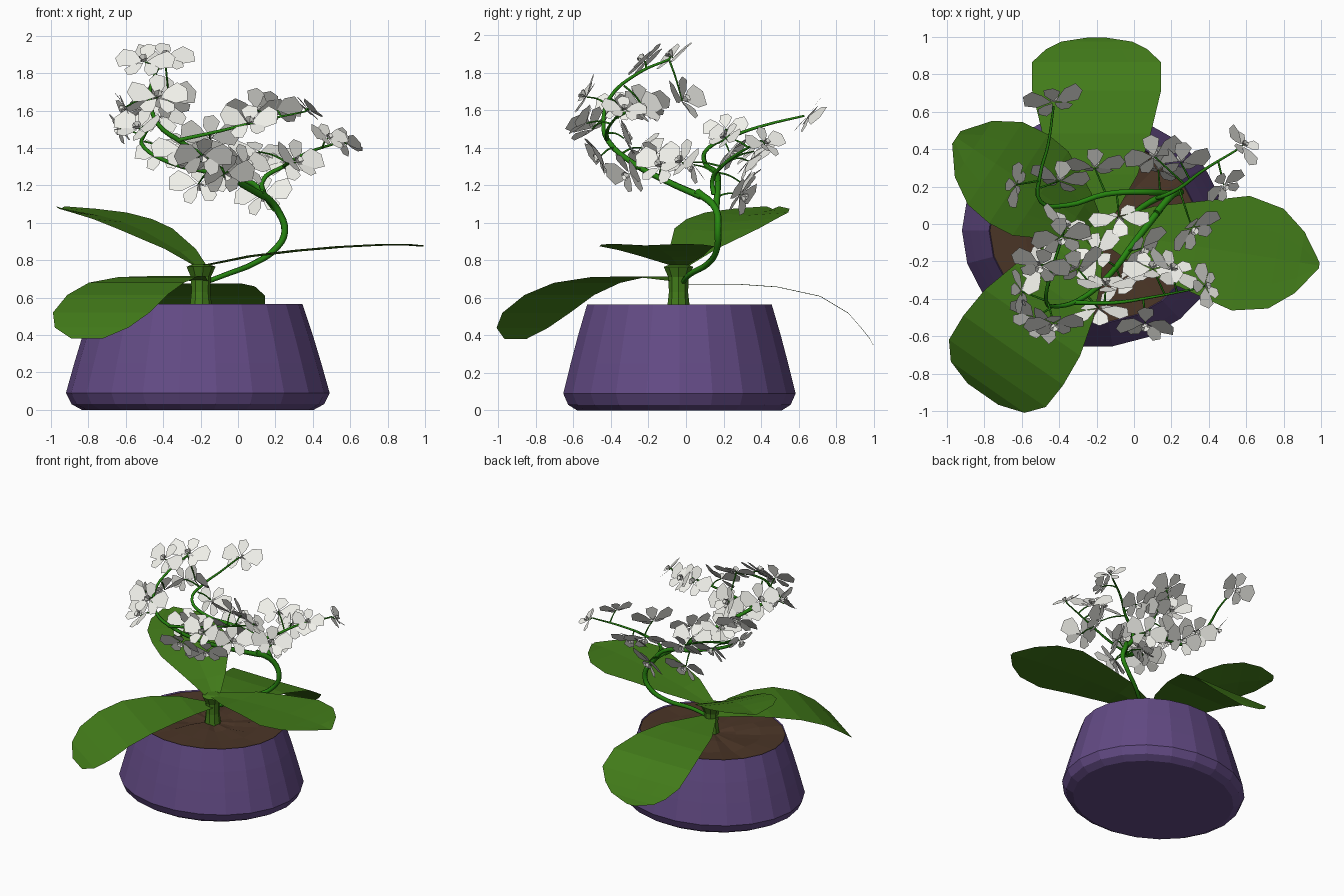
import bpy, bmesh, random
from math import sin, cos, pi, radians
from mathutils import Vector, Matrix

if "Cube" in bpy.data.objects:
    bpy.data.objects.remove(bpy.data.objects["Cube"])

random.seed(4)

def mat(name, c):
    m = bpy.data.materials.new(name)
    m.diffuse_color = (*c, 1)
    m.use_nodes = True
    m.node_tree.nodes["Principled BSDF"].inputs["Base Color"].default_value = m.diffuse_color
    return m

PURPLE = mat("glaze", (0.125, 0.07, 0.235))
BROWN = mat("soil", (0.07, 0.036, 0.02))
LEAF = mat("leaf", (0.055, 0.2, 0.01))
STEM = mat("stem", (0.02, 0.24, 0.005))
WHITE = mat("petal", (0.87, 0.87, 0.82))

def finish(name, bm, m):
    me = bpy.data.meshes.new(name)
    bm.to_mesh(me)
    bm.free()
    me.materials.append(m)
    ob = bpy.data.objects.new(name, me)
    bpy.context.collection.objects.link(ob)
    return ob

def lathe(bm, cx, cy, rings, n, ky=1.0, bottom=True, top=True):
    loops = []
    for r, z in rings:
        loops.append([bm.verts.new((cx + r * cos(2 * pi * i / n), cy + ky * r * sin(2 * pi * i / n), z)) for i in range(n)])
    for a, b in zip(loops, loops[1:]):
        for i in range(n):
            j = (i + 1) % n
            bm.faces.new((a[i], a[j], b[j], b[i]))
    if bottom:
        bm.faces.new(loops[0][::-1])
    if top:
        bm.faces.new(loops[-1])

# oval pot, open at the top
bm = bmesh.new()
lathe(bm, -0.215, -0.035, [(0.62, 0), (0.675, 0.03), (0.705, 0.09), (0.66, 0.25), (0.615, 0.4), (0.56, 0.565), (0.55, 0.545)],
      22, 0.887, top=False)
finish("pot", bm, PURPLE)

# lumpy soil
bm = bmesh.new()
ring_prev = None
centre = bm.verts.new((-0.215, -0.035, 0.55))
for r in (0.18, 0.37, 0.556):
    ring = [bm.verts.new((-0.215 + r * cos(2 * pi * i / 22), -0.035 + 0.887 * r * sin(2 * pi * i / 22),
                          0.555 if r > 0.5 else 0.548 + random.uniform(-0.015, 0.015))) for i in range(22)]
    for i in range(22):
        j = (i + 1) % 22
        if ring_prev:
            bm.faces.new((ring_prev[i], ring[i], ring[j], ring_prev[j]))
        else:
            bm.faces.new((centre, ring[i], ring[j]))
    ring_prev = ring
finish("soil", bm, BROWN)

# short trunk flaring into the leaves
bm = bmesh.new()
lathe(bm, -0.2, -0.04, [(0.062, 0.54), (0.052, 0.63), (0.055, 0.71), (0.08, 0.765), (0.04, 0.78)], 9)
finish("trunk", bm, LEAF)

# leaves: rows of (distance along, half width, height)
def leaf(name, d, rows, dip=0.015):
    d = Vector((*d, 0)).normalized()
    n = Vector((-d.y, d.x, 0))
    base = Vector((-0.2, -0.035, 0))
    bm = bmesh.new()
    prev = None
    for s, w, z in rows:
        row = [bm.verts.new(base + d * s + n * w * k + Vector((0, 0, z - dip * (1 - abs(k))))) for k in (-1, -.5, 0, .5, 1)]
        if prev:
            for i in range(4):
                bm.faces.new((prev[i], row[i], row[i + 1], prev[i + 1]))
        prev = row
    finish(name, bm, LEAF)

leaf("leaf_right", (0.988, -0.155), [(0.02, .05, .775), (.28, .175, .825), (.54, .245, .855), (.78, .31, .875),
                                     (.97, .27, .885), (1.1, .165, .887), (1.205, .015, .88)], 0.008)
leaf("leaf_back", (0, 1), [(.02, .06, .675), (.3, .22, .675), (.52, .29, .66), (.75, .345, .61), (.9, .345, .52),
                           (.97, .27, .44), (1.01, .19, .39), (1.033, .04, .35)], 0.003)
leaf("leaf_left", (-0.83, 0.55), [(.0, .06, .77), (.13, .15, .86), (.36, .27, .97), (.5, .285, 1.02), (.65, .265, 1.055),
                                  (.79, .18, 1.075), (.9, .04, 1.088)], 0.015)
leaf("leaf_front", (-0.57, -0.82), [(.02, .06, .69), (.2, .17, .715), (.4, .255, .71), (.6, .31, .68), (.78, .325, .615),
                                    (.93, .315, .52), (1.02, .24, .44), (1.065, .1, .38)], 0.0)

# flower stems
def tube(name, pts, r0, r1):
    cu = bpy.data.curves.new(name, 'CURVE')
    cu.dimensions = '3D'
    cu.bevel_depth = 1
    cu.bevel_resolution = 1
    cu.resolution_u = 4
    cu.use_fill_caps = True
    sp = cu.splines.new('BEZIER')
    sp.bezier_points.add(len(pts) - 1)
    for i, (b, p) in enumerate(zip(sp.bezier_points, pts)):
        b.co = p
        b.handle_left_type = b.handle_right_type = 'AUTO'
        b.radius = r0 + (r1 - r0) * i / (len(pts) - 1)
    cu.materials.append(STEM)
    ob = bpy.data.objects.new(name, cu)
    bpy.context.collection.objects.link(ob)
    bpy.ops.object.select_all(action='DESELECT')
    ob.select_set(True)
    bpy.context.view_layer.objects.active = ob
    bpy.ops.object.convert(target='MESH')

BRANCHES = {
    "main_stem": ([(-.18, -.02, .68), (-.06, .02, .725), (.09, .12, .785), (.2, .165, .86), (.25, .17, .95),
                   (.21, .16, 1.07), (.12, .06, 1.165)], .014, .021),
    "front_spray": ([(.14, .08, 1.14), (0, -.1, 1.22), (-.13, -.27, 1.31), (-.3, -.41, 1.43), (-.43, -.44, 1.53),
                     (-.47, -.41, 1.66), (-.44, -.25, 1.8), (-.39, -.09, 1.87)], .019, .007),
    "side_spray": ([(-.33, -.42, 1.44), (-.1, -.42, 1.49), (.1, -.39, 1.54), (.36, -.34, 1.595)], .012, .005),
    "back_spray": ([(.2, .16, 1.07), (.08, .17, 1.21), (-.15, .16, 1.27), (-.36, .1, 1.32), (-.5, .12, 1.4), (-.5, .27, 1.47),
                    (-.46, .42, 1.52), (-.43, .63, 1.57)], .018, .006),
    "right_spray": ([(.14, .15, 1.15), (.13, .14, 1.22), (.24, .19, 1.3), (.36, .28, 1.37), (.54, .39, 1.43)], .015, .006),
}
SAMPLES = []
for name, (pts, r0, r1) in BRANCHES.items():
    tube(name, pts, r0, r1)
    if name != "main_stem":
        for a, b in zip(pts, pts[1:]):
            SAMPLES += [Vector(a).lerp(Vector(b), t / 4) for t in range(5)]

# flowers: five flat angular petals and a small cupped lip
def petal(bm, M, ang, length, width, lift):
    R = M @ Matrix.Rotation(ang, 4, 'Z') @ Matrix.Rotation(-lift, 4, 'Y')
    shape = [(.06, .0), (.5, -.45), (.9, -.45), (1, .1), (.75, .48), (.4, .32)]
    bm.faces.new([bm.verts.new(R @ Vector((x * length, y * width, 0))) for x, y in shape])

def flower(name, p, size, aim, tilt):
    p = Vector(p)
    near = min(SAMPLES, key=lambda q: (q - p).length)
    f = Vector((*aim, 0)).normalized() + Vector((0, 0, tilt))
    M = Matrix.Translation(p) @ f.to_track_quat('Z', 'Y').to_matrix().to_4x4() @ Matrix.Rotation(random.uniform(-.15, .15), 4, 'Z')
    bm = bmesh.new()
    for a, l, w in ((.2, 1.15, .95), (pi - .2, 1.15, .95), (pi / 2, .9, .65), (-.85, .85, .55), (pi + .85, .85, .55)):
        petal(bm, M, a, l * size, w * size, radians(random.uniform(-5, 25)))
    for k in range(4):
        petal(bm, M, k * pi / 2 + .5, .32 * size, .3 * size, radians(65))
    finish(name, bm, WHITE)
    if (p - near).length > 0.02:
        mid = near.lerp(p, .5) + Vector((0, 0, .012))
        tube(name + "_stalk", [near, mid, p], .006, .004)

FLOWERS = [
    ((-.43, .65, 1.57), (0, 1)), ((.58, .42, 1.42), (.6, .5)), ((.48, .21, 1.45), (.6, -.8)), ((.11, .36, 1.38), (-.3, 1)),
    ((.31, -.02, 1.32), (.6, -.7)), ((-.21, .3, 1.21), (.1, 1)), ((.13, .29, 1.15), (.3, 1)), ((-.4, .23, 1.38), (.3, 1)),
    ((-.63, .21, 1.5), (-1, .2)), ((-.08, .04, 1.31), (.1, -1)), ((-.39, -.07, 1.88), (.2, -1)), ((-.5, -.22, 1.86), (-.3, -1)),
    ((-.37, -.02, 1.65), (.5, 1)), ((-.2, -.16, 1.33), (-.7, .6)), ((-.3, -.24, 1.4), (-.4, .9)), ((-.5, -.23, 1.62), (-1, .5)),
    ((-.6, -.36, 1.62), (-1, .1)), ((-.43, -.53, 1.67), (.1, -1)), ((-.53, -.5, 1.5), (-.6, -.8)), ((-.19, -.45, 1.36), (.2, -1)),
    ((-.07, -.3, 1.26), (.4, -.8)), ((.1, -.24, 1.6), (0, 1)), ((.2, -.25, 1.6), (.5, .8)), ((.06, -.53, 1.53), (0, -1)),
    ((.38, -.33, 1.6), (1, .1)), ((.04, -.13, 1.3), (.8, -.7)), ((-.15, -.33, 1.45), (0, 1)), ((.25, .33, 1.33), (0, 1)),
]
for i, (p, aim) in enumerate(FLOWERS):
    small = p[0] < -.58 or p[0] > .37
    tilt = -.8 if i == 0 else random.choice((-1, 1, 1)) * random.uniform(.4, 1.1)
    flower(f"flower_{i + 1}", p, 0.11 if small else 0.145, aim, tilt)
